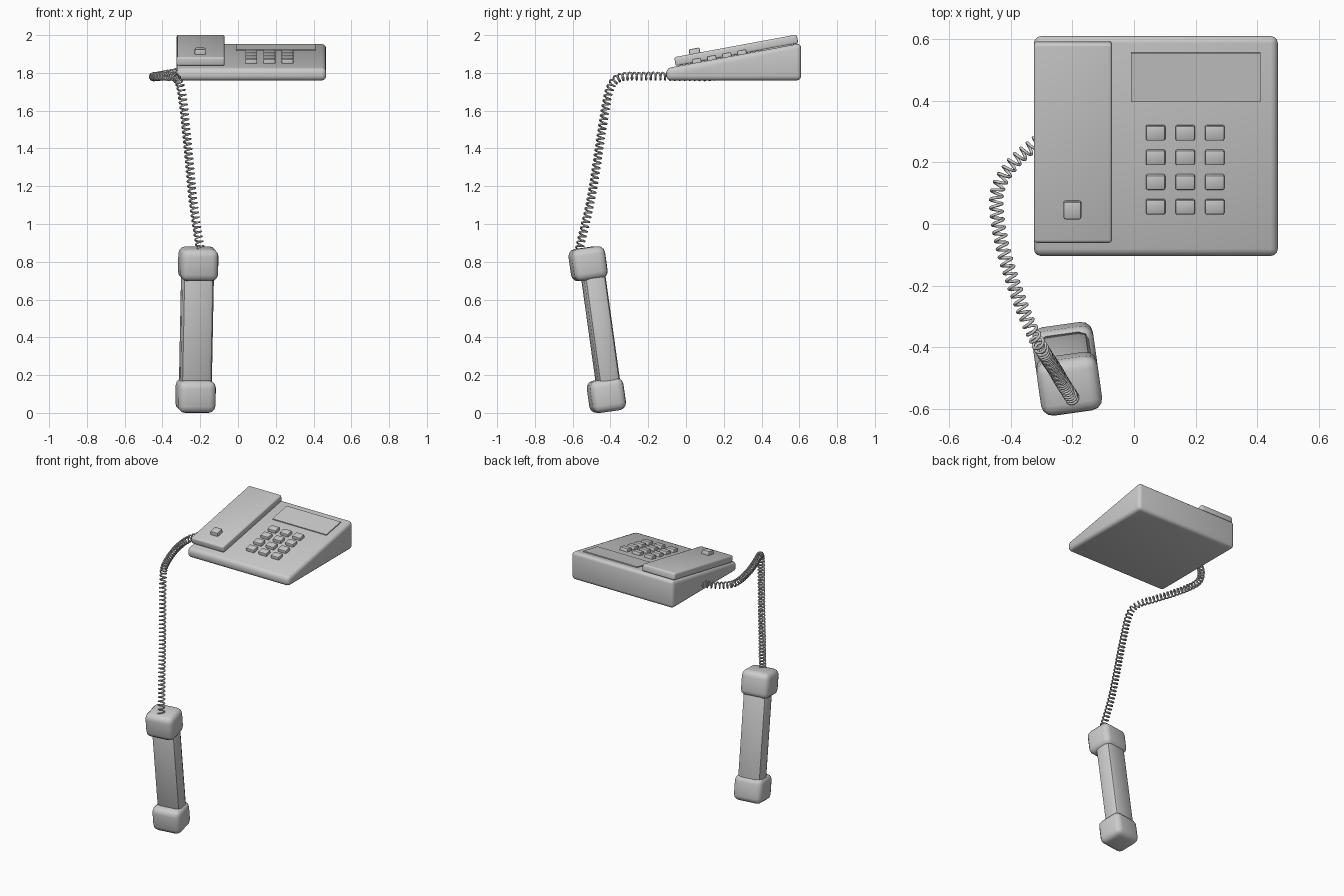
import bpy, bmesh, math
from mathutils import Matrix, Vector

if "Cube" in bpy.data.objects:
    bpy.data.objects.remove(bpy.data.objects["Cube"])

# One plain plastic colour
grey = bpy.data.materials.new("light_grey_plastic")
grey.use_nodes = True
tone = (0.6, 0.6, 0.6, 1)
grey.diffuse_color = tone
grey.node_tree.nodes["Principled BSDF"].inputs["Base Color"].default_value = tone


def finish(name, bm, bevel, segments=3, angle=40):
    bmesh.ops.recalc_face_normals(bm, faces=bm.faces)
    if bevel:
        bmesh.ops.bevel(bm, geom=bm.edges[:], offset=bevel, segments=segments,
                        profile=0.5, affect='EDGES', clamp_overlap=True)
    mesh = bpy.data.meshes.new(name)
    bm.to_mesh(mesh)
    bm.free()
    mesh.materials.append(grey)
    obj = bpy.data.objects.new(name, mesh)
    bpy.context.collection.objects.link(obj)
    bpy.ops.object.select_all(action='DESELECT')
    obj.select_set(True)
    bpy.context.view_layer.objects.active = obj
    bpy.ops.object.shade_smooth_by_angle(angle=math.radians(angle))
    return obj


def box(name, size, matrix, bevel, segments=3):
    bm = bmesh.new()
    bmesh.ops.create_cube(bm, size=1, matrix=Matrix.Diagonal((*size, 1)))
    obj = finish(name, bm, bevel, segments)
    obj.matrix_world = matrix
    return obj


# Wedge-shaped base
LEFT, RIGHT, FRONT, BACK, FLOOR = -0.325, 0.467, -0.104, 0.61, 1.76
Z_FRONT, Z_BACK = 1.825, 1.957
bm = bmesh.new()
profile = [(FRONT, FLOOR), (BACK, FLOOR), (BACK, Z_BACK), (FRONT, Z_FRONT)]
side = bm.faces.new([bm.verts.new((LEFT, y, z)) for y, z in profile])
ext = bmesh.ops.extrude_face_region(bm, geom=[side])
bmesh.ops.translate(bm, vec=(RIGHT - LEFT, 0, 0),
                    verts=[v for v in ext["geom"] if isinstance(v, bmesh.types.BMVert)])
finish("base", bm, 0.024)

slope = (Z_BACK - Z_FRONT) / (BACK - FRONT)
tilt = Matrix.Rotation(math.atan(slope), 4, 'X')


def on_top(x, y, lift):
    z = Z_FRONT + slope * (y - FRONT) + lift
    return Matrix.Translation((x, y, z)) @ tilt


# Raised handset rest with its hook switch
box("handset_rest", (0.254, 0.66, 0.048), on_top(-0.198, 0.266, 0.026), 0.011)
box("hook_switch", (0.058, 0.058, 0.05), on_top(-0.2, 0.047, 0.052), 0.007, 2)

# Display plate and keypad
box("display_plate", (0.42, 0.162, 0.009), on_top(0.2, 0.476, 0.002), 0)
for row in range(4):
    for col in range(3):
        box(f"key_{row}_{col}", (0.063, 0.049, 0.036),
            on_top(0.07 + 0.096 * col, 0.057 + 0.08 * row, 0.004), 0.006, 2)

# Hanging handset: two rounded ends joined by a chamfered grip
hang = (Matrix.Translation((-0.2175, -0.47, 0.441))
        @ Matrix.Rotation(math.radians(8), 4, 'Z')
        @ Matrix.Rotation(math.radians(8), 4, 'X'))
for name, z in (("earpiece", 0.352), ("mouthpiece", -0.352)):
    box(name, (0.2, 0.18, 0.172), hang @ Matrix.Translation((0, 0, z)), 0.038)
box("handset_grip", (0.168, 0.116, 0.66), hang @ Matrix.Translation((0, 0.018, 0)), 0.03, 2)

# Coiled cord: a helix wound around a smooth path
path = [Vector(p) for p in (
    (-0.31, 0.27, 1.805), (-0.39, 0.2, 1.79), (-0.44, 0.12, 1.78), (-0.445, 0.03, 1.78),
    (-0.42, -0.1, 1.782), (-0.375, -0.24, 1.782), (-0.33, -0.35, 1.775),
    (-0.3, -0.405, 1.71), (-0.275, -0.445, 1.5), (-0.255, -0.475, 1.3),
    (-0.235, -0.51, 1.1), (-0.2, -0.565, 0.87))]


def spline(a, b, c, d, t):
    return 0.5 * (2 * b + (c - a) * t + (2 * a - 5 * b + 4 * c - d) * t ** 2
                  + (3 * b - a - 3 * c + d) * t ** 3)


ends = [2 * path[0] - path[1]] + path + [2 * path[-1] - path[-2]]
fine = [spline(*ends[i:i + 4], s / 60) for i in range(len(path) - 1) for s in range(60)]
fine.append(path[-1])

PITCH, COIL, STEPS = 0.0265, 0.0195, 14
coil, travelled, target = [], 0.0, 0.0
normal = Vector((0, 0, 1))
for p, q in zip(fine, fine[1:]):
    tangent = (q - p).normalized()
    normal = (normal - tangent * normal.dot(tangent)).normalized()
    binormal = tangent.cross(normal)
    length = (q - p).length
    while target <= travelled + length:
        turn = 2 * math.pi * target / PITCH
        centre = p + tangent * (target - travelled)
        coil.append(centre + COIL * (math.cos(turn) * normal + math.sin(turn) * binormal))
        target += PITCH / STEPS
    travelled += length

curve = bpy.data.curves.new("coiled_cord", 'CURVE')
curve.dimensions = '3D'
curve.bevel_depth = 0.005
curve.bevel_resolution = 1
curve.use_fill_caps = True
strand = curve.splines.new('POLY')
strand.points.add(len(coil) - 1)
for point, co in zip(strand.points, coil):
    point.co = (*co, 1)
curve.materials.append(grey)
bpy.context.collection.objects.link(bpy.data.objects.new("coiled_cord", curve))
